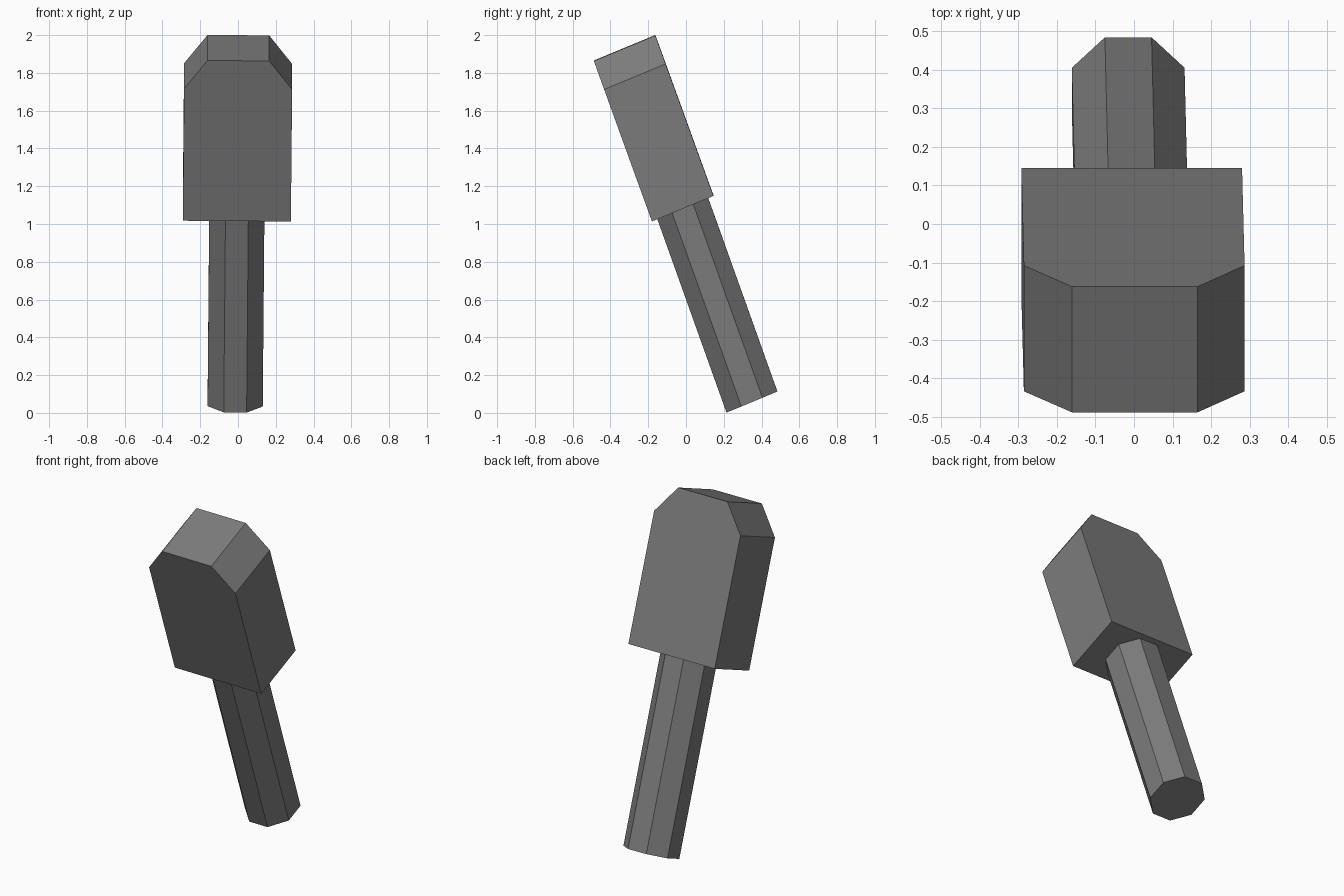
import bpy, bmesh, math
from mathutils import Vector

if "Cube" in bpy.data.objects:
    bpy.data.objects.remove(bpy.data.objects["Cube"])

# Shared leaning frame: width, depth and length directions of the whole tool
WIDE = Vector((1, 0, -0.007))
DEEP = Vector((0.923, 0, 0)).zyx + Vector((0, 0.923, 0.383))
DEEP = Vector((0, 0.923, 0.383))
GRIP_END = Vector((-0.015, 0.349, 0.058))   # centre of the handle's lower end
JOINT = Vector((-0.006, -0.0175, 1.083))    # centre of the head's lower face
HEAD_TOP = Vector((0.002, -0.325, 1.932))   # centre of the head's upper face

grey = bpy.data.materials.new("dark grey")
grey.diffuse_color = (0.2, 0.2, 0.2, 1)
grey.use_nodes = True
grey.node_tree.nodes["Principled BSDF"].inputs["Base Color"].default_value = grey.diffuse_color


def prism(name, outline, sweep):
    """Extrude a flat outline along the sweep vector into a closed solid."""
    bm = bmesh.new()
    face = bm.faces.new([bm.verts.new(p) for p in outline])
    grown = bmesh.ops.extrude_face_region(bm, geom=[face], use_keep_orig=True)
    moved = [g for g in grown["geom"] if isinstance(g, bmesh.types.BMVert)]
    bmesh.ops.translate(bm, verts=moved, vec=sweep)
    bmesh.ops.recalc_face_normals(bm, faces=bm.faces)
    mesh = bpy.data.meshes.new(name)
    bm.to_mesh(mesh)
    bm.free()
    mesh.materials.append(grey)
    obj = bpy.data.objects.new(name, mesh)
    bpy.context.collection.objects.link(obj)
    return obj


# Handle: regular octagon with flat sides facing front and sides
radius = 0.146 / math.cos(math.pi / 8)
octagon = []
for i in range(8):
    a = (i + 0.5) * math.pi / 4
    octagon.append(GRIP_END + WIDE * radius * math.cos(a) + DEEP * radius * math.sin(a))
prism("handle", octagon, JOINT - GRIP_END)

# Head: block with its two upper side corners cut off
rise = HEAD_TOP - JOINT
half = [(0.286, 0), (0.286, 0.823), (0.163, 1)]
profile = half + [(-x, t) for x, t in reversed(half)]
depth = DEEP * 0.353
prism("head", [JOINT + WIDE * x + rise * t - depth / 2 for x, t in profile], depth)
